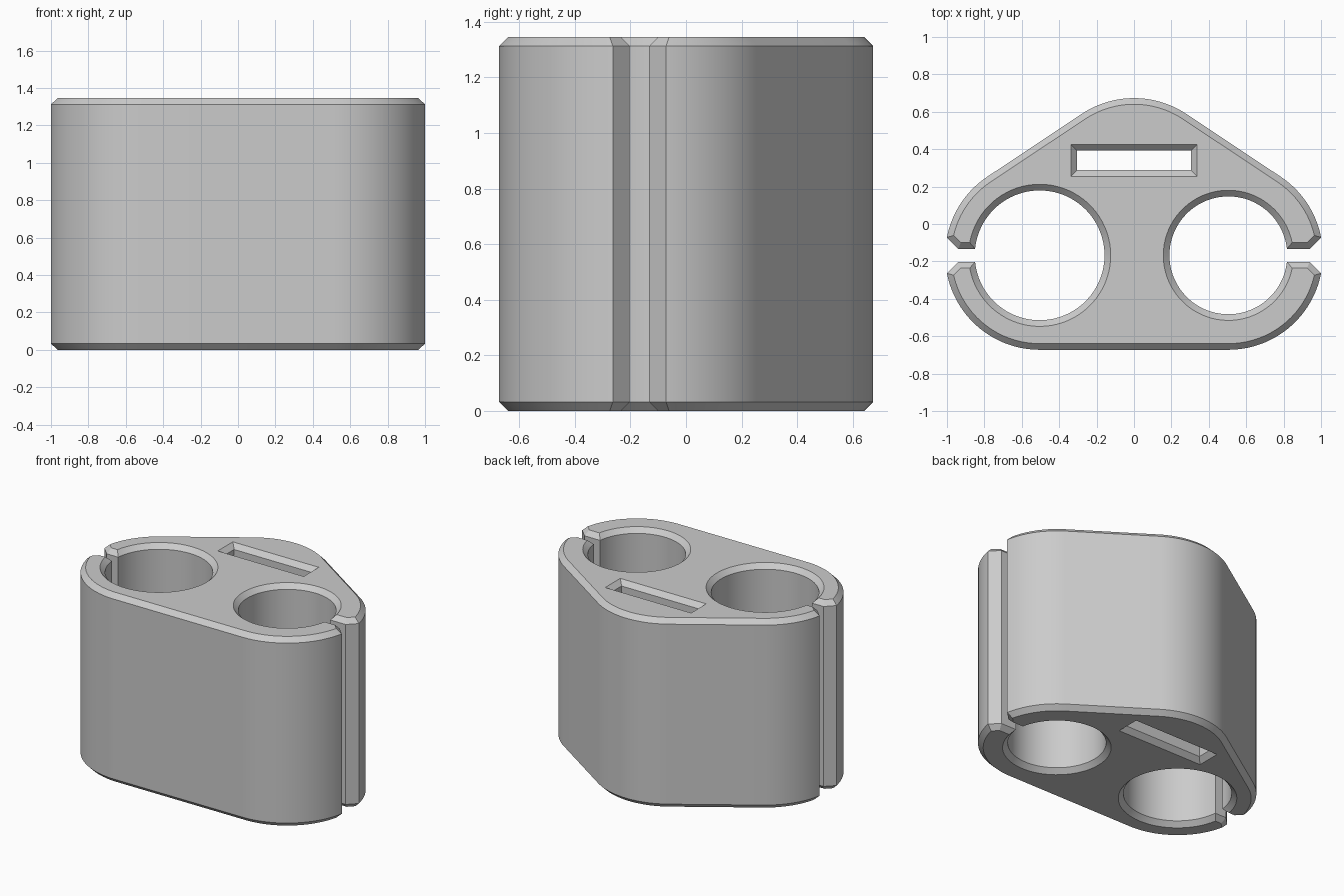
import bpy, bmesh
from math import sin, cos, atan2, asin, sqrt, pi

cube = bpy.data.objects.get("Cube")
if cube:
    bpy.data.objects.remove(cube, do_unlink=True)

HEIGHT, BEVEL = 1.345, 0.033
CX, CY, TOP_Y = 0.5045, -0.1675, 0.168     # centres of the three outer arcs
OUTER = 0.505
HOLE_RIGHT, HOLE_LEFT = 0.347, 0.315       # model's own right is -x
GAP, LIP = 0.035, 0.40                     # half gap, lip chamfer line
SLOT_X, SLOT_Y, SLOT_CY = 0.305, 0.052, 0.34


def arc(cx, cy, r, a, b, n):
    return [(cx + r * cos(a + (b - a) * i / n), cy + r * sin(a + (b - a) * i / n))
            for i in range(n + 1)]


def body_outline(d):
    """Closed profile of the clip body, inset by d."""
    r, g, k = OUTER - d, GAP + d, LIP - d * sqrt(2)
    x = (k + sqrt(2 * r * r - k * k)) / 2
    lip = atan2(x - k, x)                  # angle where the lip meets the outer arc
    corner = g + k
    tangent = atan2(CX, TOP_Y - CY)        # direction of the sloped sides' normal
    bore = {1: HOLE_LEFT + d, -1: HOLE_RIGHT + d}
    cut = {s: asin(g / bore[s]) for s in bore}
    pts = [(CX + corner, CY + g)]
    pts += arc(CX, CY, r, lip, tangent, 24)
    pts += arc(0, TOP_Y, r, tangent, pi - tangent, 32)
    pts += arc(-CX, CY, r, pi - tangent, pi - lip, 24)
    pts += [(-CX - corner, CY + g)]
    pts += arc(-CX, CY, bore[-1], pi - cut[-1], cut[-1] - pi, 72)
    pts += [(-CX - corner, CY - g)]
    pts += arc(-CX, CY, r, pi + lip, 1.5 * pi, 32)
    pts += arc(CX, CY, r, 1.5 * pi, 2 * pi - lip, 32)
    pts += [(CX + corner, CY - g)]
    pts += arc(CX, CY, bore[1], -cut[1], cut[1] - 2 * pi, 72)
    return pts


def slot_outline(d):
    """Strap slot, widened by d."""
    x, y = SLOT_X + d, SLOT_Y + d
    return [(-x, SLOT_CY - y), (x, SLOT_CY - y), (x, SLOT_CY + y), (-x, SLOT_CY + y)]


# Walls with chamfered rims, then flat caps
bm = bmesh.new()
levels = [(BEVEL, 0), (0, BEVEL), (0, HEIGHT - BEVEL), (BEVEL, HEIGHT)]
cap_edges = {0: [], len(levels) - 1: []}
for outline in (body_outline, slot_outline):
    rings = [[bm.verts.new((x, y, z)) for x, y in outline(d)] for d, z in levels]
    n = len(rings[0])
    for low, high in zip(rings, rings[1:]):
        for i in range(n):
            j = (i + 1) % n
            bm.faces.new((low[i], low[j], high[j], high[i]))
    for level, edges in cap_edges.items():
        ring = rings[level]
        edges += [bm.edges.get((ring[i], ring[(i + 1) % n])) for i in range(n)]
for edges in cap_edges.values():
    bmesh.ops.triangle_fill(bm, edges=edges, use_beauty=True, use_dissolve=False)
bmesh.ops.recalc_face_normals(bm, faces=bm.faces)

mesh = bpy.data.meshes.new("double_clip_body")
bm.to_mesh(mesh)
bm.free()
body = bpy.data.objects.new("double_clip_body", mesh)
bpy.context.collection.objects.link(body)

# Plain grey plastic
grey = bpy.data.materials.new("light_grey")
grey.use_nodes = True
colour = (0.6, 0.6, 0.6, 1)
grey.diffuse_color = colour
grey.node_tree.nodes["Principled BSDF"].inputs["Base Color"].default_value = colour
mesh.materials.append(grey)

bpy.ops.object.select_all(action='DESELECT')
body.select_set(True)
bpy.context.view_layer.objects.active = body
bpy.ops.object.shade_smooth_by_angle(angle=pi / 6)
